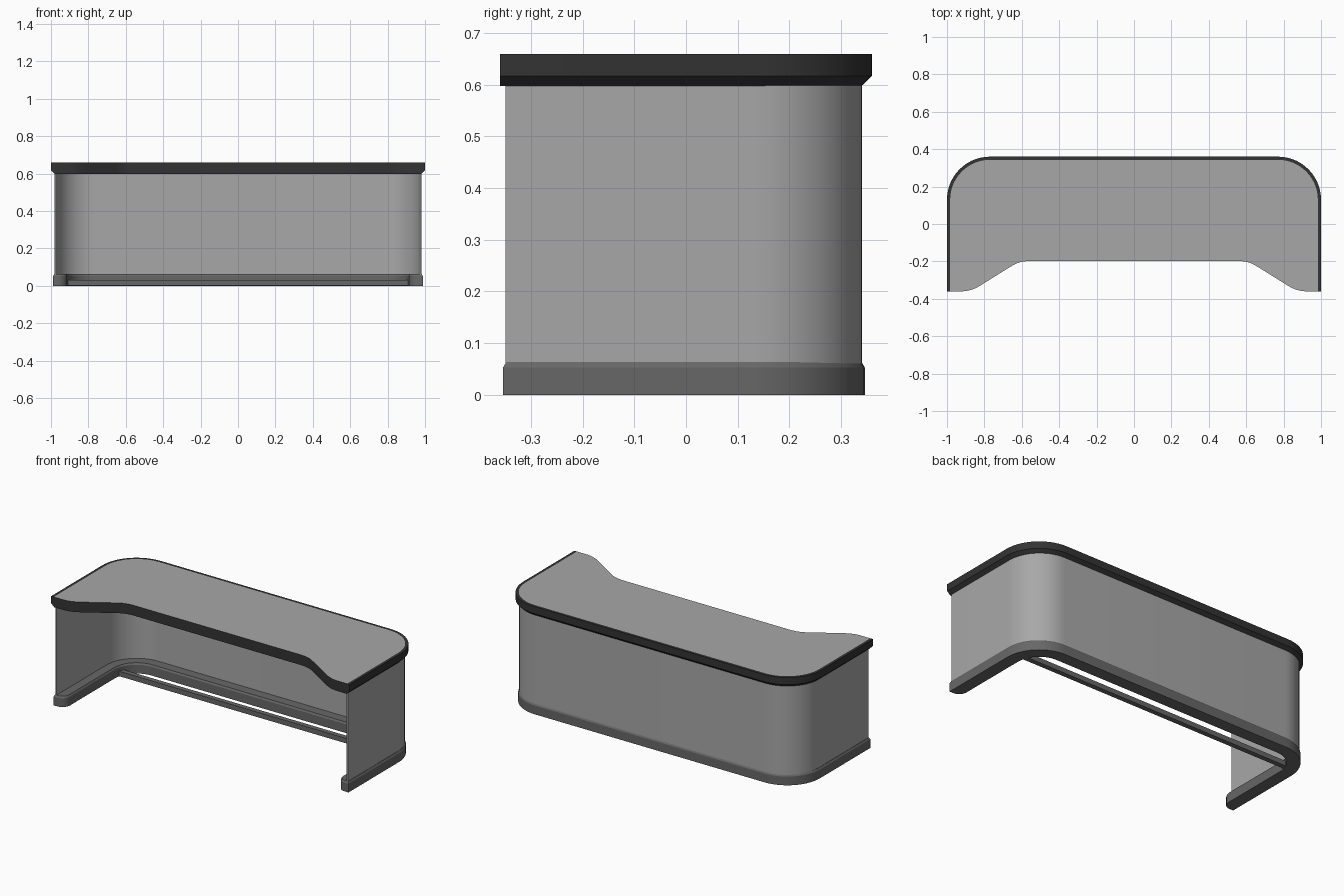
import bpy, bmesh
from math import sin, cos, pi, radians

if "Cube" in bpy.data.objects:
    bpy.data.objects.remove(bpy.data.objects["Cube"], do_unlink=True)


def material(name, value):
    m = bpy.data.materials.new(name)
    m.use_nodes = True
    m.diffuse_color = (value, value, value, 1)
    bsdf = m.node_tree.nodes["Principled BSDF"]
    bsdf.inputs["Base Color"].default_value = (value, value, value, 1)
    bsdf.inputs["Roughness"].default_value = 0.6
    return m


LIGHT = material("light grey laminate", 0.39)
DARK = material("dark grey base", 0.137)
BLACK = material("black edging", 0.033)


def u_path(half_x, back_y, front_y, radius, steps=14):
    """Plan curve from front right, around the back, to front left."""
    cx, cy = half_x - radius, back_y - radius
    arc = [(radius * cos(i * pi / 2 / steps), radius * sin(i * pi / 2 / steps))
           for i in range(steps + 1)]
    side = [(half_x, front_y)] + [(cx + x, cy + y) for x, y in arc]
    return side + [(-x, y) for x, y in reversed(side)]


def ring(bm, points, z):
    return [bm.verts.new((x, y, z)) for x, y in points]


def loft(bm, a, b, closed=True):
    n = len(a)
    faces = []
    for i in range(n if closed else n - 1):
        j = (i + 1) % n
        faces.append(bm.faces.new((a[i], a[j], b[j], b[i])))
    return faces


def finish(bm, name, mats, angle=30):
    bmesh.ops.recalc_face_normals(bm, faces=bm.faces)
    mesh = bpy.data.meshes.new(name)
    bm.to_mesh(mesh)
    bm.free()
    for m in mats:
        mesh.materials.append(m)
    ob = bpy.data.objects.new(name, mesh)
    bpy.context.collection.objects.link(ob)
    bpy.ops.object.select_all(action="DESELECT")
    ob.select_set(True)
    bpy.context.view_layer.objects.active = ob
    bpy.ops.object.shade_smooth_by_angle(angle=radians(angle))
    return ob


def blend(p, q, r, steps=6):
    """Soft corner between two straight runs."""
    out = []
    for i in range(steps + 1):
        t = i / steps
        out.append(tuple((1 - t) ** 2 * a + 2 * t * (1 - t) * b + t * t * c
                         for a, b, c in zip(p, q, r)))
    return out


# Worktop: black edged slab with a scooped front and a light surface
scoop = (blend((0.92, -0.36), (0.87, -0.36), (0.82, -0.328))
         + blend((0.65, -0.222), (0.61, -0.198), (0.56, -0.198)))
front = [(-x, y) for x, y in scoop] + scoop[::-1]


def worktop_path(inset):
    return u_path(1 - inset, 0.36 - inset, -0.36, 0.23 - inset)


bm = bmesh.new()
low = ring(bm, worktop_path(0.02) + front, 0.598)
mid = ring(bm, worktop_path(0) + front, 0.617)
top = ring(bm, worktop_path(0) + front, 0.66)
inner = ring(bm, worktop_path(0.017), 0.66)
count = len(inner)
loft(bm, low, mid)
loft(bm, mid, top)
loft(bm, top[:count], inner, closed=False)
bm.faces.new(low)
surface = bm.faces.new(inner + top[count:])
surface.material_index = 1
finish(bm, "worktop", [BLACK, LIGHT])

# Thin wrap-around screen panel
bm = bmesh.new()
outer_path = u_path(0.98, 0.341, -0.349, 0.21)
inner_path = u_path(0.973, 0.334, -0.349, 0.203)
outline = outer_path + inner_path[::-1]
bottom = ring(bm, outline, 0.058)
upper = ring(bm, outline, 0.6)
loft(bm, bottom, upper)
n = len(outer_path)
for r in (bottom, upper):
    loft(bm, r[:n], r[n:][::-1], closed=False)
finish(bm, "screen_panel", [LIGHT])

# Base rail under the panel, with rounded inner ends and a chamfered top
WIDTH, ROUND = 0.075, 0.05


def rail_outline(d):
    outer = u_path(0.988 - d, 0.346 - d, -0.354 + d, 0.22 - d)
    w = WIDTH - d
    inner = u_path(0.988 - w, 0.346 - w, -0.354 + ROUND, 0.22 - w)
    cx, cy, r = 0.988 - WIDTH + ROUND, -0.354 + ROUND, ROUND - d
    end = [(cx - r * sin(i * pi / 12), cy - r * cos(i * pi / 12)) for i in range(6)]
    left = [(-x, y) for x, y in end]
    return outer + left + inner[::-1] + end[::-1]


bm = bmesh.new()
levels = [ring(bm, rail_outline(d), z) for d, z in ((0, 0), (0, 0.053), (0.006, 0.063))]
for a, b in zip(levels, levels[1:]):
    loft(bm, a, b)
bm.faces.new(levels[0])
bm.faces.new(levels[-1])
finish(bm, "base_rail", [DARK])

# Straight floor bar tying the two sides together
bm = bmesh.new()
bar = [(-0.915, 0.16), (0.915, 0.16), (0.915, 0.19), (-0.915, 0.19)]
a, b = ring(bm, bar, 0.001), ring(bm, bar, 0.031)
loft(bm, a, b)
bm.faces.new(a)
bm.faces.new(b)
finish(bm, "cross_bar", [DARK])
